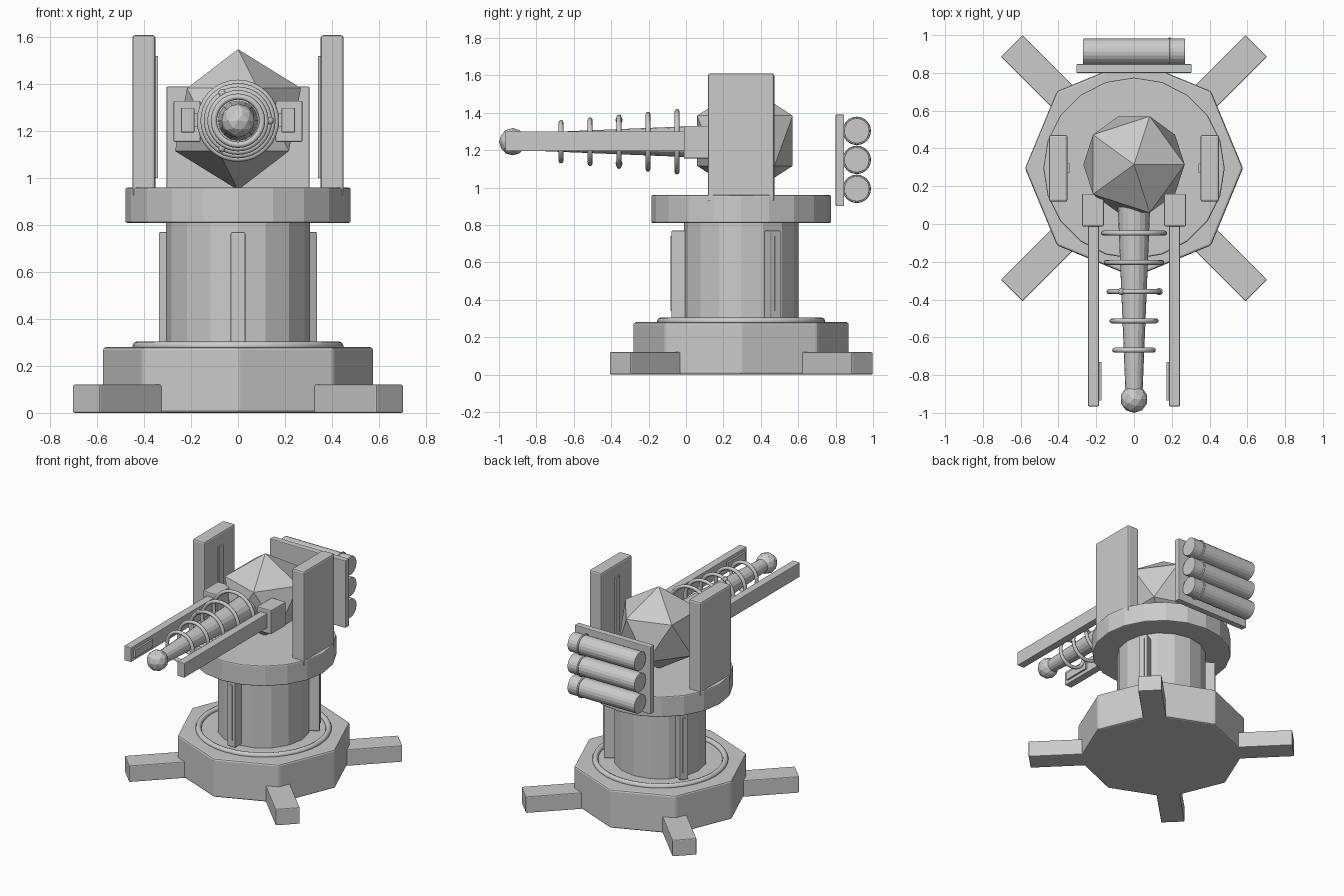
import bpy, math
from mathutils import Vector

if "Cube" in bpy.data.objects:
    bpy.data.objects.remove(bpy.data.objects["Cube"])

CY = 0.295            # y of the turret axis
GZ = 1.245            # height of the gun axis
HALF = math.pi / 2


def finish(name, bevel=0.0):
    ob = bpy.context.object
    ob.name = name
    if bevel:
        m = ob.modifiers.new("bevel", "BEVEL")
        m.width, m.segments, m.limit_method = bevel, 2, "ANGLE"
        m.angle_limit = math.radians(40)
    return ob


def box(name, lo, hi, bevel=0.006):
    """Axis aligned box between two corners."""
    lo, hi = Vector(lo), Vector(hi)
    bpy.ops.mesh.primitive_cube_add(size=1, location=(lo + hi) / 2)
    bpy.context.object.scale = hi - lo
    bpy.ops.object.transform_apply(location=False, rotation=False, scale=True)
    return finish(name, bevel)


def radial_box(name, r0, r1, width, z0, z1, angle, bevel=0.005):
    """Box pointing outward from the turret axis."""
    ob = box(name, (r0, -width / 2, z0), (r1, width / 2, z1), bevel)
    r = (r0 + r1) / 2
    ob.location = (r * math.cos(angle), CY + r * math.sin(angle), (z0 + z1) / 2)
    ob.rotation_euler.z = angle
    return ob


def drum(name, sides, r, z0, z1, bevel=0.0):
    bpy.ops.mesh.primitive_cylinder_add(vertices=sides, radius=r, depth=z1 - z0,
                                        location=(0, CY, (z0 + z1) / 2))
    return finish(name, bevel)


def ring(name, R, r, loc, rot=(0, 0, 0), seg=32, minor=8):
    bpy.ops.mesh.primitive_torus_add(major_radius=R, minor_radius=r, major_segments=seg,
                                     minor_segments=minor, location=loc, rotation=rot)
    ob = finish(name)
    bpy.ops.object.shade_smooth_by_angle(angle=math.radians(50))
    return ob


# Pedestal: octagonal base, feet, bearing ring, column, turntable
drum("base", 8, 0.577, 0, 0.28, 0.012)
for i in range(4):
    radial_box(f"foot_{i}", 0.45, 0.916, 0.162, 0, 0.12, math.pi / 4 + i * HALF, 0.006)
ring("bearing_ring", 0.43, 0.02, (0, CY, 0.285), seg=40)
drum("column", 16, 0.307, 0.27, 0.82)
drum("turntable", 20, 0.48, 0.81, 0.96, 0.008)

# Three ribs around the column, each with a thin inset strip
for i in range(3):
    a = -HALF + i * math.tau / 3
    radial_box(f"column_rib_{i}", 0.28, 0.373, 0.062, 0.29, 0.77, a)
    radial_box(f"rib_strip_{i}", 0.36, 0.379, 0.022, 0.34, 0.74, a, 0)

# Faceted core
bpy.ops.mesh.primitive_ico_sphere_add(subdivisions=1, radius=0.3, location=(0, 0.315, 1.25))
finish("core")

# Mirrored parts: shield panels, rail mounts, rails
for side, s in (("left", -1), ("right", 1)):
    def pair(name, x0, x1, y0, y1, z0, z1, bevel=0.006):
        x0, x1 = sorted((s * x0, s * x1))
        box(f"{side}_{name}", (x0, y0, z0), (x1, y1, z1), bevel)
    pair("shield_panel", 0.352, 0.45, 0.118, 0.472, 0.92, 1.61, 0.012)
    pair("shield_strip", 0.342, 0.36, 0.27, 0.32, 1.0, 1.52, 0)
    pair("rail_mount", 0.16, 0.275, -0.012, 0.16, 1.155, 1.33, 0.006)
    pair("rail", 0.186, 0.243, -0.965, 0.02, 1.195, 1.30, 0.004)
    pair("rail_tip_plate", 0.173, 0.19, -0.935, -0.73, 1.22, 1.275, 0)

# Tapered barrel with a ball tip
bpy.ops.mesh.primitive_cone_add(vertices=16, radius1=0.088, radius2=0.045, depth=1.05,
                                location=(0, -0.375, GZ), rotation=(HALF, 0, 0))
finish("barrel")
bpy.ops.mesh.primitive_ico_sphere_add(subdivisions=2, radius=0.073, location=(0, -0.927, GZ))
finish("barrel_tip")

# Coil rings shrinking toward the tip
for i in range(5):
    ring(f"coil_{i}", 0.162 - 0.0148 * i, 0.013, (0, -0.048 - 0.155 * i, GZ), (HALF, 0, 0))
for i in range(3):
    a = i * math.tau / 3
    bpy.ops.mesh.primitive_ico_sphere_add(
        subdivisions=2, radius=0.019,
        location=(0.134 * math.cos(a), -0.358, GZ + 0.134 * math.sin(a)))
    finish(f"coil_bead_{i}")

# Rear rack with three canisters
box("rack_plate", (-0.305, 0.80, 0.90), (0.305, 0.846, 1.39), 0.005)
for i in range(3):
    z = 0.993 + 0.155 * i
    bpy.ops.mesh.primitive_cylinder_add(vertices=20, radius=0.068, depth=0.54,
                                        location=(0, 0.913, z), rotation=(0, HALF, 0))
    finish(f"canister_{i}", 0.004)
    ring(f"canister_band_{i}", 0.068, 0.008, (0.188, 0.913, z), (0, HALF, 0), seg=24, minor=6)
